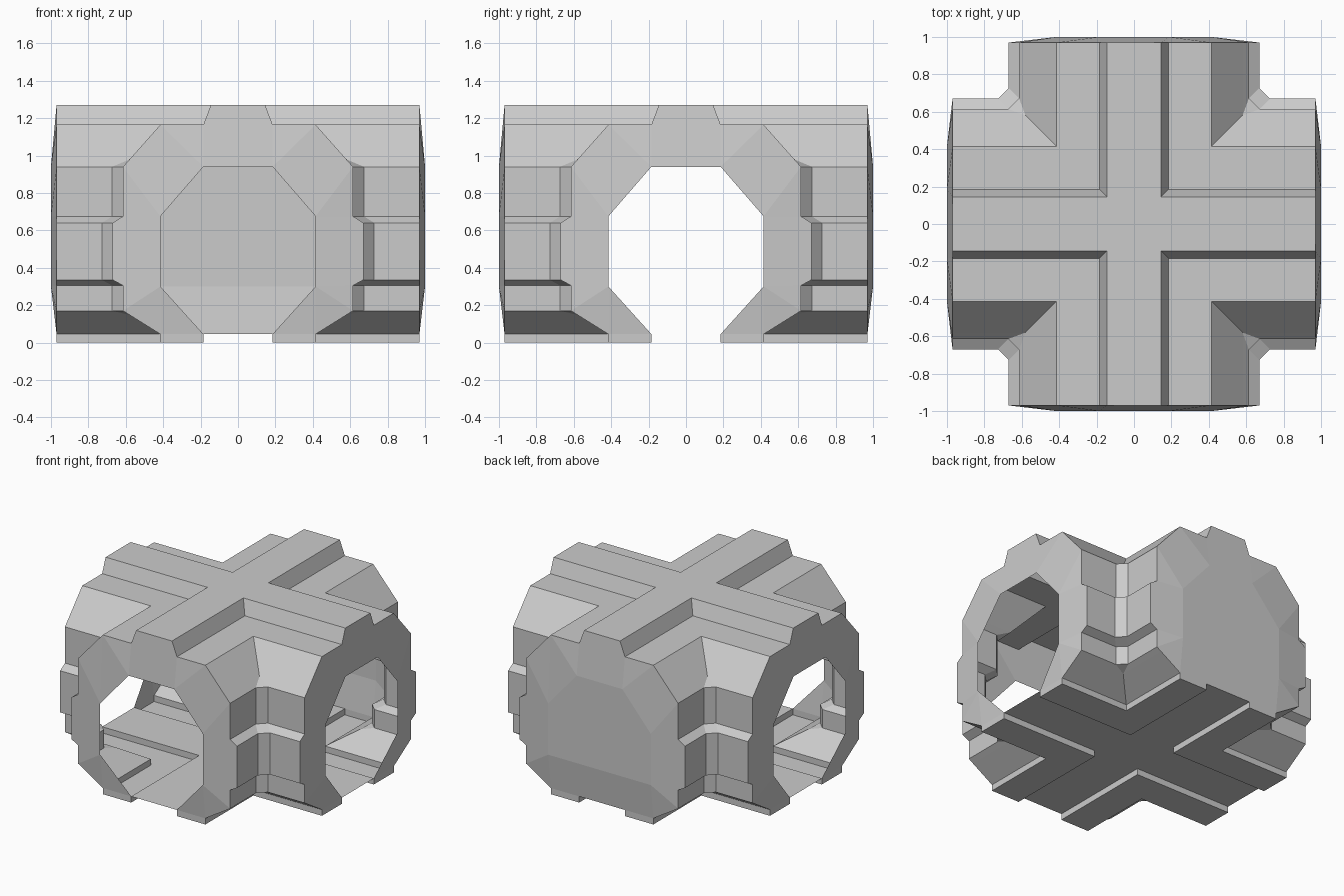
import bpy
import bmesh
from math import pi
from mathutils import Matrix, Vector

cube = bpy.data.objects.get("Cube")
if cube:
    bpy.data.objects.remove(cube, do_unlink=True)

ARM = 0.97      # where the arm walls stop
TIP = 1.0       # where the end rings bulge to
CHAMFER = 0.058  # cut across the inner corners

# Half cross-section of an arm: (offset from axis, height, corner cut)
PROFILE = [
    (0.145, 1.27, 0), (0.185, 1.165, 0), (0.415, 1.165, 0), (0.58, 0.979, 0),
    (0.615, 0.94, 1), (0.615, 0.675, 1), (0.67, 0.64, 1), (0.67, 0.335, 1),
    (0.615, 0.305, 1), (0.615, 0.17, 1), (0.58, 0.148, 0), (0.415, 0.045, 0),
    (0.415, 0, 0), (0.185, 0, 0), (0.185, 0.045, 0),
]

grey = bpy.data.materials.new("light grey metal")
grey.use_nodes = True
colour = (0.6, 0.6, 0.6, 1)
grey.diffuse_color = colour
grey.node_tree.nodes["Principled BSDF"].inputs["Base Color"].default_value = colour


def add_face(bm, points):
    """Add a face, skipping repeated points."""
    clean = []
    for p in points:
        p = Vector(p)
        if all((p - q).length > 1e-5 for q in clean):
            clean.append(p)
    if len(clean) > 2:
        bm.faces.new([bm.verts.new(p) for p in clean])


def finish(bm, name, facing):
    """Weld, point the normals outward and make the object."""
    bmesh.ops.remove_doubles(bm, verts=bm.verts, dist=1e-4)
    bmesh.ops.recalc_face_normals(bm, faces=bm.faces)
    probe = max(bm.faces, key=lambda f: f.calc_center_median().dot(facing))
    if probe.normal.dot(facing) < 0:
        bmesh.ops.reverse_faces(bm, faces=bm.faces)
    mesh = bpy.data.meshes.new(name)
    bm.to_mesh(mesh)
    bm.free()
    mesh.materials.append(grey)
    obj = bpy.data.objects.new(name, mesh)
    bpy.context.collection.objects.link(obj)
    return obj


def corner_row(row):
    """One level line around an inner corner, from arm end to arm end."""
    r, z, cut = row
    c = r + CHAMFER * cut
    return [Vector(p) for p in ((ARM, r, z), (c, r, z), (r, c, z), (r, ARM, z))]


# Crossing hull: four corner quadrants plus the cross-shaped roof and floor
bm = bmesh.new()
turns = [Matrix.Rotation(i * pi / 2, 3, 'Z') for i in range(4)]
for turn in turns:
    for upper, lower in zip(PROFILE, PROFILE[1:]):
        a, b = corner_row(upper), corner_row(lower)
        for i in range(3):
            add_face(bm, [turn @ p for p in (a[i], a[i + 1], b[i + 1], b[i])])
for row in (PROFILE[0], PROFILE[-1]):
    add_face(bm, [turn @ p for turn in turns for p in corner_row(row)])
finish(bm, "crossing_hull", Vector((0, 0, 1)))

# Eight-sided opening, right half, from top to sill
top, upper, lower, sill = [
    (0.185, -TIP, 0.94), (0.415, -TIP, 0.675),
    (0.415, -TIP, 0.30), (0.185, -ARM, 0.045)]


def mirrored(p):
    return (-p[0], p[1], p[2])


# End rings: faceted collars around each opening
for number, name in enumerate(["front", "left", "back", "right"]):
    bm = bmesh.new()
    rim = [(r, -ARM, z) for r, z, _ in PROFILE]
    half = [
        [top, rim[1], rim[2]],
        [top, rim[2], upper],
        [upper, rim[2], rim[3], rim[4]],
        [upper, rim[4], rim[5]],
        [upper, rim[5], rim[6], rim[7], rim[8], lower],
        [lower, rim[8], rim[9]],
        [lower, rim[9], rim[10], rim[11]],
        [lower, rim[11], sill],
        [sill, rim[11], rim[12], rim[13]],
    ]
    for face in half:
        add_face(bm, face)
        add_face(bm, [mirrored(p) for p in face])
    add_face(bm, [rim[0], rim[1], top, mirrored(top),
                  mirrored(rim[1]), mirrored(rim[0])])
    ring = finish(bm, name + "_end_ring", Vector((0, -1, 0)))
    ring.rotation_euler.z = number * pi / 2

# Back panel: closes the rear opening, folded back at the bottom
bm = bmesh.new()
add_face(bm, [top, upper, lower, mirrored(lower), mirrored(upper), mirrored(top)])
add_face(bm, [lower, sill, mirrored(sill), mirrored(lower)])
panel = finish(bm, "back_panel", Vector((0, -1, 0)))
panel.rotation_euler.z = pi
